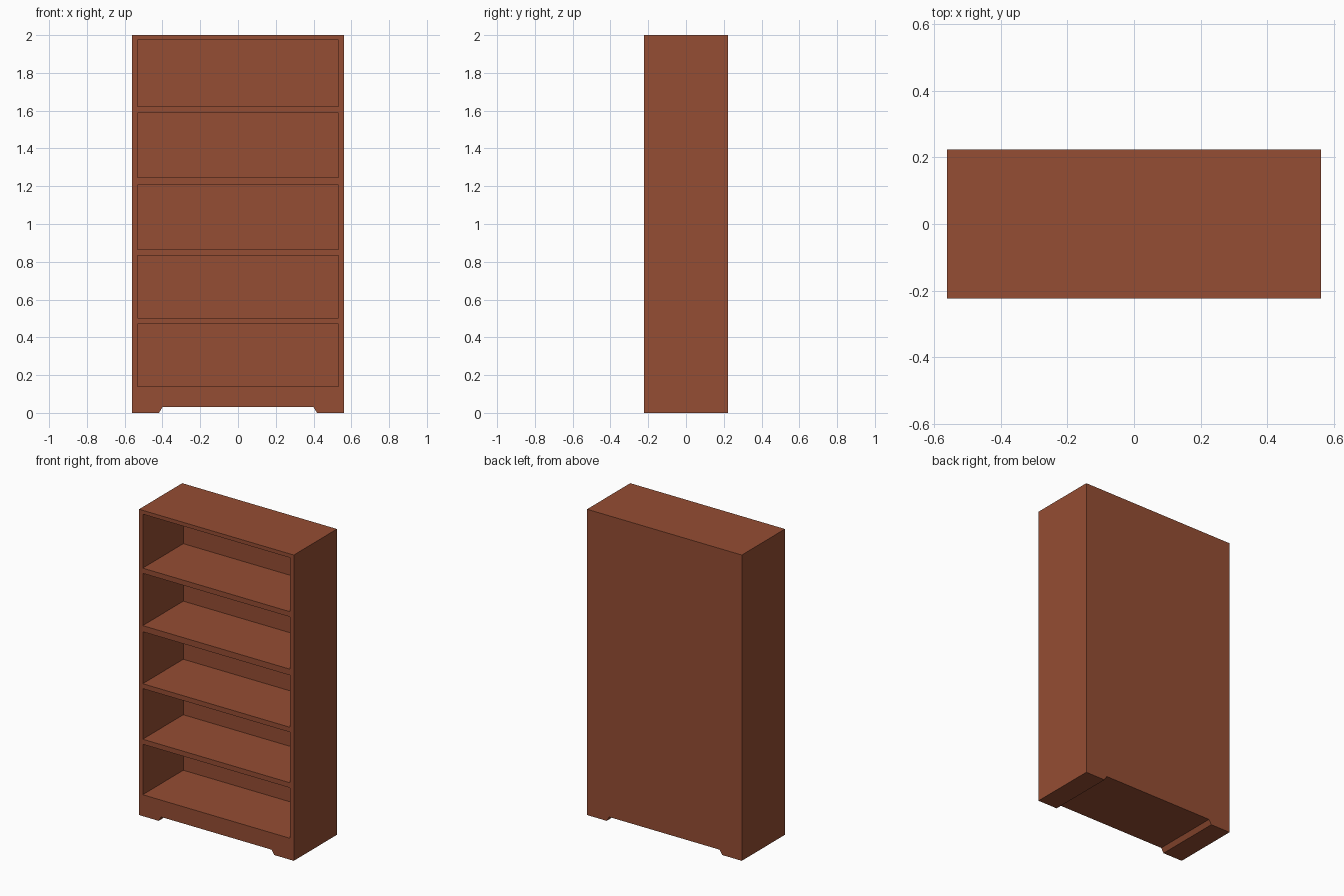
import bpy, bmesh
from mathutils import Matrix, Vector

if "Cube" in bpy.data.objects:
    bpy.data.objects.remove(bpy.data.objects["Cube"])

W, D, H = 0.56, 0.223, 2.0        # half width, half depth, height
INNER_W, BACK_Y = 0.533, 0.196    # half opening width, front of back panel
# bottom and top of each shelf opening
OPENINGS = [(0.14, 0.47), (0.503, 0.834), (0.866, 1.206), (1.246, 1.588), (1.622, 1.975)]


def finish(bm, name):
    bmesh.ops.recalc_face_normals(bm, faces=bm.faces)
    mesh = bpy.data.meshes.new(name)
    bm.to_mesh(mesh)
    bm.free()
    obj = bpy.data.objects.new(name, mesh)
    bpy.context.collection.objects.link(obj)
    return obj


# Carcass: front outline with the foot cut-out, extruded through the depth
half = [(0.40, 0.03), (0.418, 0), (W, 0), (W, H)]
outline = half + [(-x, z) for x, z in reversed(half)]
bm = bmesh.new()
face = bm.faces.new([bm.verts.new((x, -D, z)) for x, z in outline])
ext = bmesh.ops.extrude_face_region(bm, geom=[face])
bmesh.ops.translate(bm, vec=(0, 2 * D, 0),
                    verts=[v for v in ext["geom"] if isinstance(v, bmesh.types.BMVert)])
carcass = finish(bm, "bookcase_carcass")

# Shelf compartments, hollowed out from the front
bm = bmesh.new()
front = -D - 0.1
for z0, z1 in OPENINGS:
    centre = Vector((0, (front + BACK_Y) / 2, (z0 + z1) / 2))
    size = Vector((2 * INNER_W, BACK_Y - front, z1 - z0))
    bmesh.ops.create_cube(bm, size=1, matrix=Matrix.LocRotScale(centre, None, size))
cutter = finish(bm, "compartment_cutter")
cutter.hide_render = True

mod = carcass.modifiers.new("compartments", "BOOLEAN")
mod.operation = "DIFFERENCE"
mod.solver = "EXACT"
mod.object = cutter
bpy.context.view_layer.objects.active = carcass
carcass.select_set(True)
bpy.ops.object.modifier_apply(modifier=mod.name)
bpy.data.objects.remove(cutter)

# Reddish brown wood
wood = bpy.data.materials.new("wood")
wood.diffuse_color = (0.30, 0.075, 0.033, 1)
wood.use_nodes = True
wood.node_tree.nodes["Principled BSDF"].inputs["Base Color"].default_value = wood.diffuse_color
carcass.data.materials.clear()
carcass.data.materials.append(wood)
